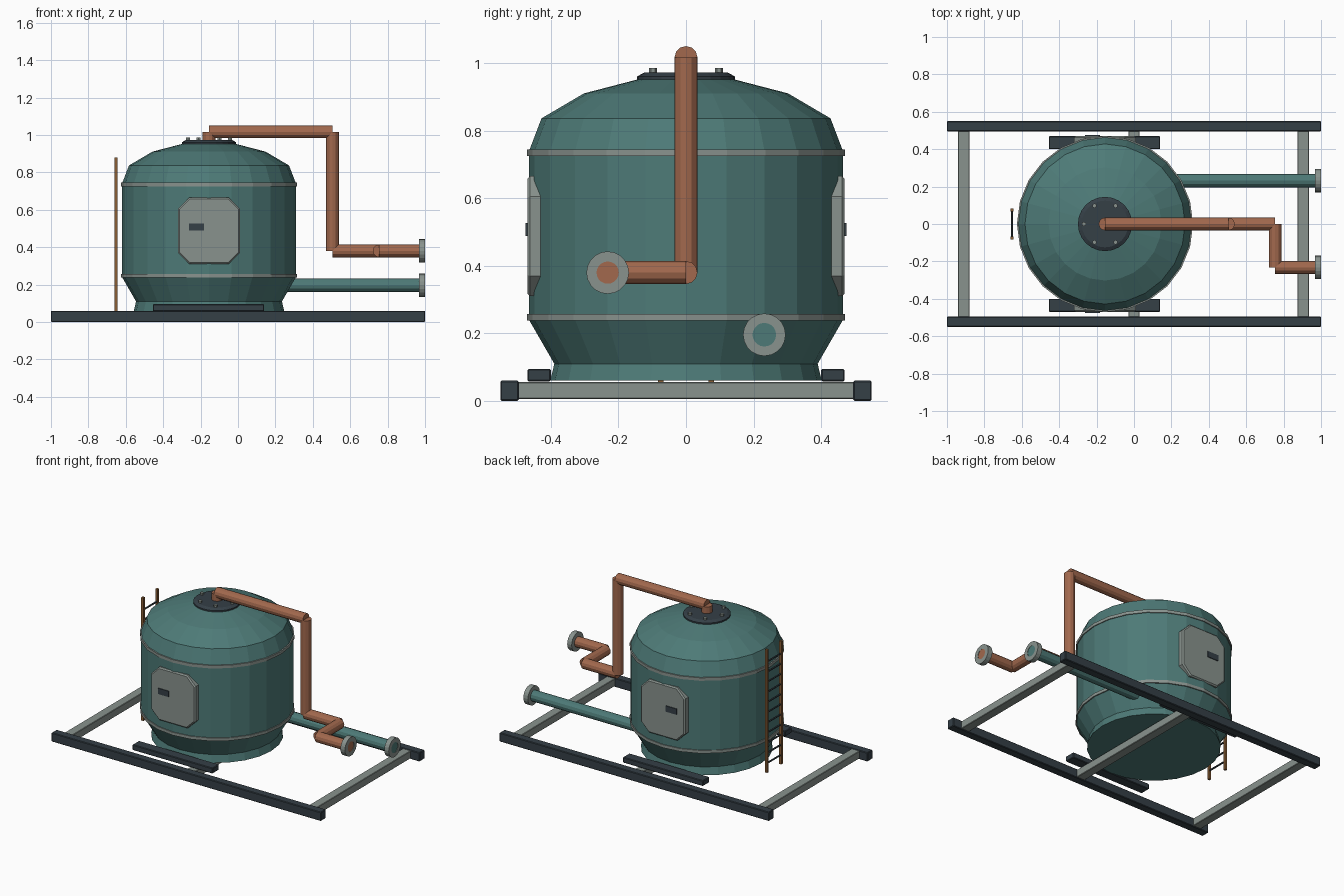
import bpy, bmesh, math
from mathutils import Vector

cube = bpy.data.objects.get("Cube")
if cube:
    bpy.data.objects.remove(cube, do_unlink=True)


def material(name, r, g, b):
    m = bpy.data.materials.new(name)
    m.use_nodes = True
    m.diffuse_color = (r, g, b, 1)
    m.node_tree.nodes["Principled BSDF"].inputs["Base Color"].default_value = (r, g, b, 1)
    return m


TEAL = material("teal paint", 0.075, 0.195, 0.185)
COPPER = material("copper", 0.36, 0.14, 0.075)
GREY = material("light grey steel", 0.25, 0.29, 0.27)
DARK = material("dark steel", 0.035, 0.05, 0.062)
BROWN = material("brown ladder", 0.25, 0.11, 0.035)

TANK_X = -0.155


def finish(name, bm, mat, bevel=0):
    bmesh.ops.recalc_face_normals(bm, faces=bm.faces)
    me = bpy.data.meshes.new(name)
    bm.to_mesh(me)
    bm.free()
    me.materials.append(mat)
    ob = bpy.data.objects.new(name, me)
    bpy.context.collection.objects.link(ob)
    if bevel:
        mod = ob.modifiers.new("edge bevel", 'BEVEL')
        mod.width = bevel
        mod.segments = 1
    return ob


def box(name, x, y, z, mat, bevel=0.004):
    """Box from (min, max) pairs."""
    bm = bmesh.new()
    bmesh.ops.create_cube(bm, size=1)
    for v in bm.verts:
        for i, (lo, hi) in enumerate((x, y, z)):
            v.co[i] = (lo + hi) / 2 + v.co[i] * (hi - lo)
    return finish(name, bm, mat, bevel)


def lathe(name, profile, mat, sides=24, closed=False):
    """Revolve (radius, z) points about the tank axis."""
    bm = bmesh.new()
    rings = []
    for r, z in profile:
        angles = [2 * math.pi * i / sides for i in range(sides)]
        rings.append([bm.verts.new((TANK_X + r * math.cos(a), r * math.sin(a), z)) for a in angles])
    pairs = list(zip(rings, rings[1:]))
    if closed:
        pairs.append((rings[-1], rings[0]))
    else:
        bm.faces.new(rings[0])
        bm.faces.new(rings[-1])
    for a, b in pairs:
        for i in range(sides):
            j = (i + 1) % sides
            bm.faces.new((a[i], a[j], b[j], b[i]))
    return finish(name, bm, mat)


def rod(name, start, end, radius, mat, sides=12):
    a, b = Vector(start), Vector(end)
    bm = bmesh.new()
    bmesh.ops.create_cone(bm, cap_ends=True, segments=sides, radius1=radius,
                          radius2=radius, depth=(b - a).length)
    turn = Vector((0, 0, 1)).rotation_difference(b - a)
    for v in bm.verts:
        v.co = turn @ v.co + (a + b) / 2
    return finish(name, bm, mat)


# Skid frame
for side, s in (("front", -1), ("back", 1)):
    box(f"{side}_rail", (-1, 1), sorted((s * 0.495, s * 0.55)), (0, 0.06), DARK)
    box(f"{side}_saddle", (-0.455, 0.14), sorted((s * 0.4, s * 0.47)), (0.058, 0.095), DARK)
for place, x in (("left", 0.905), ("middle", 0), ("right", -0.91)):
    box(f"{place}_crossbar", (x - 0.03, x + 0.03), (-0.5, 0.5), (0.005, 0.056), GREY, 0.003)

# Tank shell, bands and lid
lathe("tank", [(0.402, 0.06), (0.39, 0.11), (0.465, 0.24), (0.465, 0.74),
               (0.428, 0.837), (0.302, 0.911), (0.14, 0.953)], TEAL)
for place, z in (("lower", 0.248), ("upper", 0.735)):
    lathe(f"{place}_band", [(0.455, z - 0.01), (0.471, z - 0.01),
                            (0.471, z + 0.01), (0.455, z + 0.01)], GREY, closed=True)
lathe("lid", [(0.145, 0.948), (0.145, 0.961), (0.125, 0.972)], DARK)
for i in range(6):
    a = i * math.pi / 3
    x, y = TANK_X + 0.113 * math.cos(a), 0.113 * math.sin(a)
    rod("lid_bolt", (x, y, 0.96), (x, y, 0.986), 0.012, GREY, 6)


# Access hatches: octagonal plates with chamfered rims
def hatch(name, s):
    w, h, cut, mid = 0.165, 0.178, 0.06, 0.488
    bm = bmesh.new()
    rings = []
    for inset, y in ((0, 0.41), (0, 0.462), (0.008, 0.47)):
        a, b = w - inset, h - inset
        c = cut - inset * 0.6
        corner = [(a, b - c), (a - c, b)]
        outline = (corner + [(-x, z) for x, z in reversed(corner)]
                   + [(-x, -z) for x, z in corner]
                   + [(x, -z) for x, z in reversed(corner)])
        rings.append([bm.verts.new((TANK_X + x, s * y, mid + z)) for x, z in outline])
    for lo, hi in zip(rings, rings[1:]):
        for i in range(8):
            j = (i + 1) % 8
            bm.faces.new((lo[i], lo[j], hi[j], hi[i]))
    bm.faces.new(rings[0])
    bm.faces.new(rings[-1])
    finish(name, bm, GREY)


for side, s in (("front", -1), ("back", 1)):
    hatch(f"{side}_hatch", s)
    box(f"{side}_hatch_handle", (-0.262, -0.182), sorted((s * 0.465, s * 0.475)),
        (0.488, 0.527), DARK, 0)

# Copper outlet pipe, one straight run per segment
path = [(TANK_X, 0, 0.96), (TANK_X, 0, 1.017), (0.505, 0, 1.017), (0.505, 0, 0.38),
        (0.755, 0, 0.38), (0.755, -0.232, 0.38), (0.998, -0.232, 0.38)]
for a, b in zip(path, path[1:]):
    rod("outlet_pipe", a, b, 0.034, COPPER)

# Inlet pipe
rod("inlet_pipe", (0.1, 0.232, 0.196), (0.998, 0.232, 0.196), 0.036, TEAL)


# Ring flanges around the pipe ends
def flange(name, y, z, inner):
    bm = bmesh.new()
    n = 20
    rings = []
    for x, r in ((0.967, inner), (0.967, 0.063), (1.0, 0.063), (1.0, inner)):
        rings.append([bm.verts.new((x, y + r * math.cos(2 * math.pi * i / n),
                                    z + r * math.sin(2 * math.pi * i / n))) for i in range(n)])
    for k in range(4):
        a, b = rings[k], rings[(k + 1) % 4]
        for i in range(n):
            j = (i + 1) % n
            bm.faces.new((a[i], a[j], b[j], b[i]))
    finish(name, bm, GREY)


flange("outlet_flange", -0.232, 0.38, 0.033)
flange("inlet_flange", 0.232, 0.196, 0.035)

# Ladder
for side, y in (("front", -0.075), ("back", 0.075)):
    box(f"ladder_{side}_rail", (-0.66, -0.644), (y - 0.008, y + 0.008), (0.055, 0.88), BROWN, 0)
for i in range(11):
    z = 0.115 + i * 0.068
    rod("ladder_rung", (-0.652, -0.075, z), (-0.652, 0.075, z), 0.006, DARK, 6)
